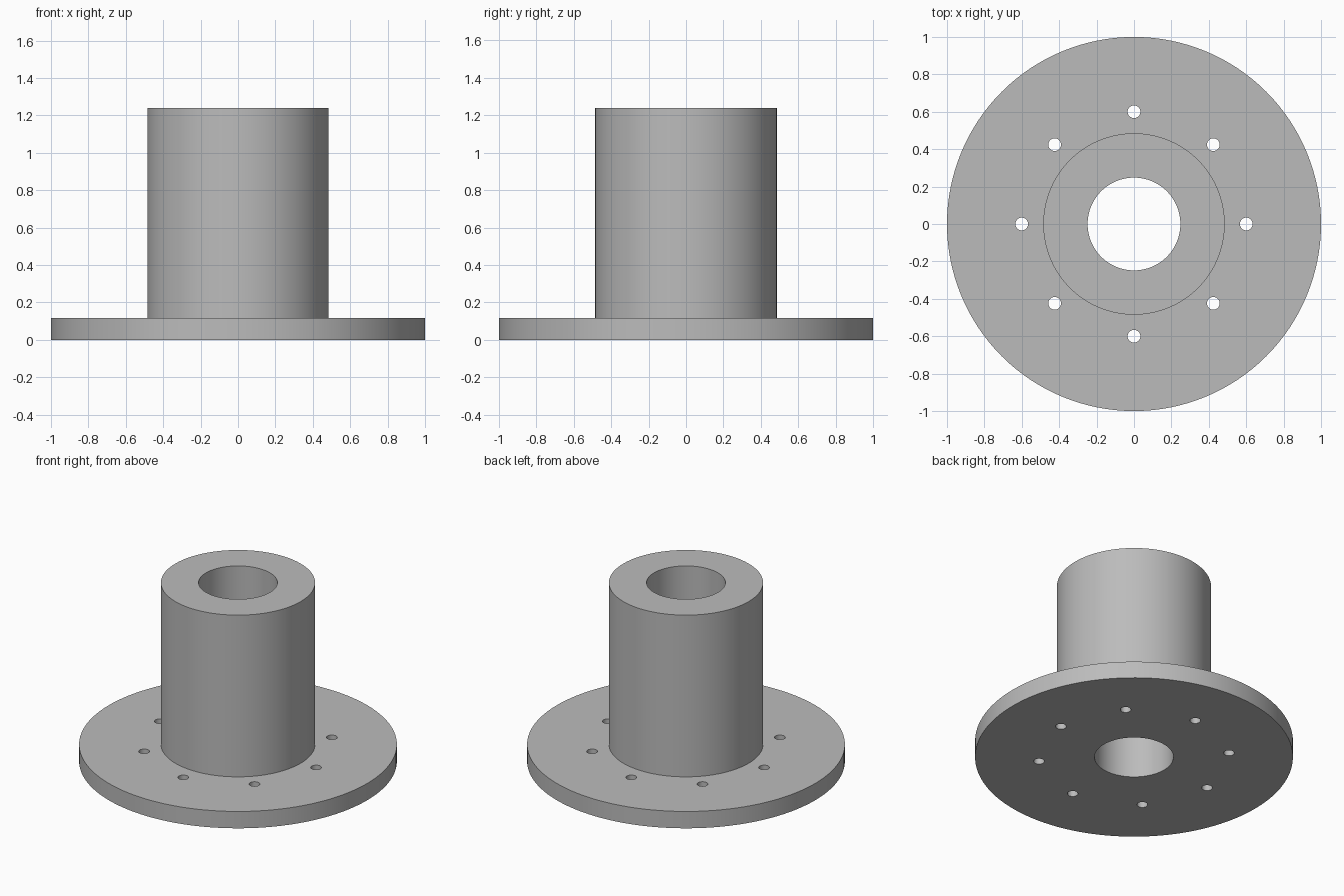
import bpy, bmesh, math
from mathutils import Matrix, Vector

cube = bpy.data.objects.get("Cube")
if cube:
    bpy.data.objects.remove(cube, do_unlink=True)

FLANGE_R, HUB_R, BORE_R = 1.0, 0.485, 0.248
FLANGE_H, TOTAL_H = 0.117, 1.24
BOLT_CIRCLE, BOLT_R, BOLTS = 0.6, 0.034, 8

steel = bpy.data.materials.new("grey_steel")
steel.use_nodes = True
colour = (0.5, 0.5, 0.5, 1)
steel.diffuse_color = colour
steel.node_tree.nodes["Principled BSDF"].inputs["Base Color"].default_value = colour


def make_object(name, bm):
    bmesh.ops.recalc_face_normals(bm, faces=bm.faces)
    mesh = bpy.data.meshes.new(name)
    bm.to_mesh(mesh)
    bm.free()
    mesh.materials.append(steel)
    obj = bpy.data.objects.new(name, mesh)
    bpy.context.collection.objects.link(obj)
    return obj


def lathe(name, profile, steps):
    """Spin a closed (radius, height) profile around the z axis."""
    bm = bmesh.new()
    verts = [bm.verts.new((r, 0, z)) for r, z in profile]
    edges = [bm.edges.new((v, verts[i - 1])) for i, v in enumerate(verts)]
    bmesh.ops.spin(bm, geom=verts + edges, axis=(0, 0, 1), cent=(0, 0, 0),
                   angle=math.tau, steps=steps)
    bmesh.ops.remove_doubles(bm, verts=bm.verts, dist=1e-4)
    return make_object(name, bm)


# Flange and hub turned as one piece, with the bore running right through
body = lathe("flanged_hub", [(BORE_R, 0), (FLANGE_R, 0), (FLANGE_R, FLANGE_H),
                             (HUB_R, FLANGE_H), (HUB_R, TOTAL_H),
                             (BORE_R, TOTAL_H)], 128)

# Ring of bolt hole cutters
bm = bmesh.new()
for i in range(BOLTS):
    turn = Matrix.Rotation(math.tau * i / BOLTS, 4, 'Z')
    place = Matrix.Translation(Vector((BOLT_CIRCLE, 0, FLANGE_H / 2)))
    bmesh.ops.create_cone(bm, cap_ends=True, segments=32, radius1=BOLT_R,
                          radius2=BOLT_R, depth=FLANGE_H * 2,
                          matrix=turn @ place)
cutter = make_object("bolt_hole_cutters", bm)

# Drill the holes
drill = body.modifiers.new("bolt_holes", 'BOOLEAN')
drill.operation = 'DIFFERENCE'
drill.solver = 'EXACT'
drill.object = cutter
bpy.ops.object.select_all(action='DESELECT')
bpy.context.view_layer.objects.active = body
body.select_set(True)
bpy.ops.object.modifier_apply(modifier=drill.name)
bpy.data.objects.remove(cutter, do_unlink=True)
bpy.ops.object.shade_smooth_by_angle(angle=math.radians(30))
